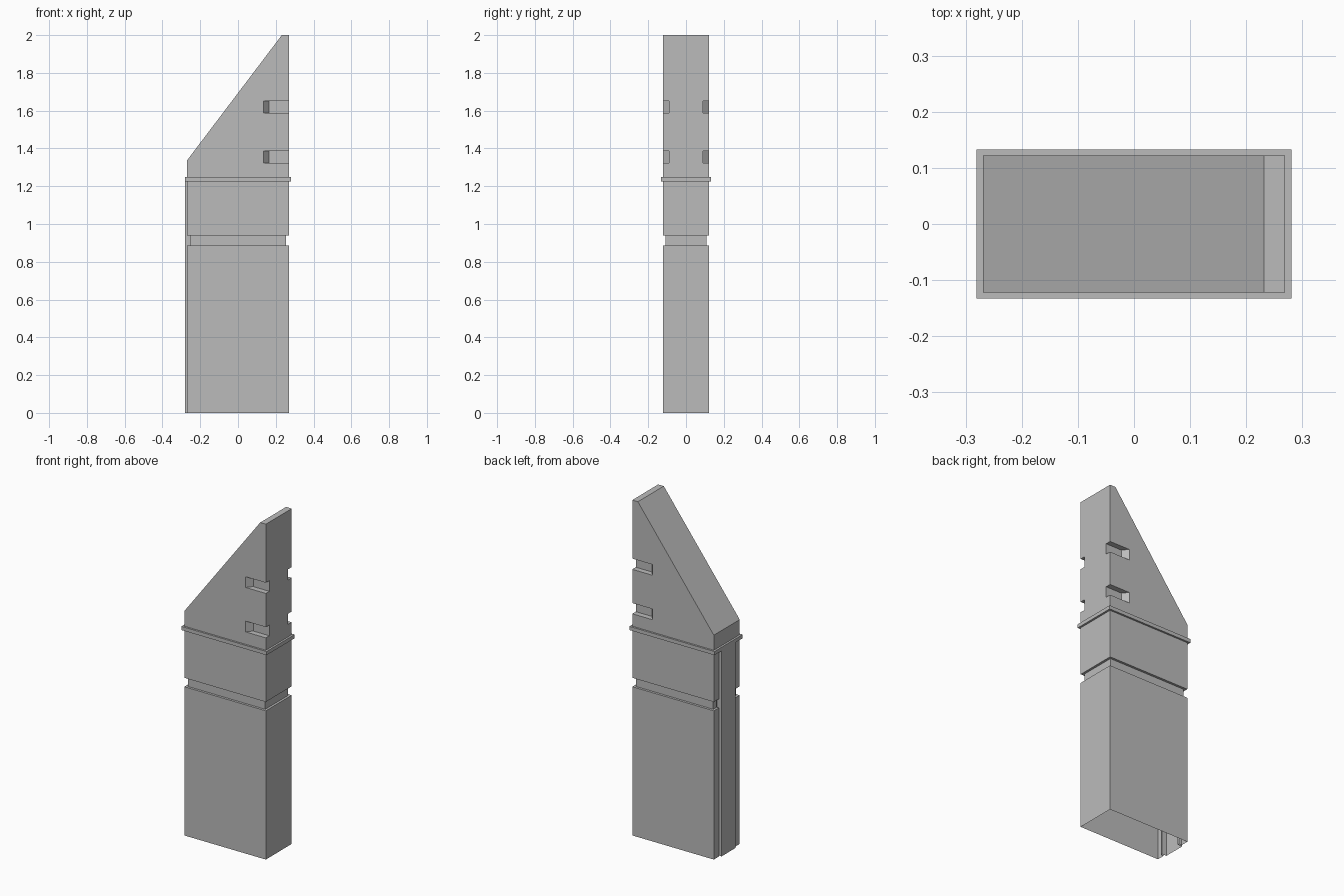
import bpy
import bmesh

cube = bpy.data.objects.get("Cube")
if cube:
    bpy.data.objects.remove(cube, do_unlink=True)

HX, HY = 0.269, 0.122            # half width and half depth of the casing
FLANGE_LOW, FLANGE_TOP = 1.226, 1.248

grey = bpy.data.materials.new("plain_grey")
grey.use_nodes = True
grey.diffuse_color = (0.5, 0.5, 0.5, 1)
grey.node_tree.nodes["Principled BSDF"].inputs["Base Color"].default_value = (0.5, 0.5, 0.5, 1)


def finish(name, bm):
    bmesh.ops.recalc_face_normals(bm, faces=bm.faces)
    mesh = bpy.data.meshes.new(name)
    bm.to_mesh(mesh)
    bm.free()
    mesh.materials.append(grey)
    obj = bpy.data.objects.new(name, mesh)
    bpy.context.collection.objects.link(obj)
    return obj


def prism(name, points, direction):
    """Closed solid from a 3D outline pushed along a direction."""
    bm = bmesh.new()
    face = bm.faces.new([bm.verts.new(p) for p in points])
    ext = bmesh.ops.extrude_face_region(bm, geom=[face], use_keep_orig=True)
    bmesh.ops.translate(bm, vec=direction,
                        verts=[v for v in ext["geom"] if isinstance(v, bmesh.types.BMVert)])
    return finish(name, bm)


def casing_outline(inset):
    """Cross-section with a recessed slot and raised rail on the narrow side."""
    x, y = HX - inset, HY - inset
    half = [(x, y), (-x, y), (-x, 0.075), (-0.25, 0.075), (-0.25, 0.065), (-0.28, 0.065)]
    return half + [(px, -py) for px, py in reversed(half)]


# Lower casing: thin shell, open below, with a groove around it
bm = bmesh.new()
levels = [(0, 0), (0.887, 0), (0.887, 0.014), (0.94, 0.014), (0.94, 0), (FLANGE_LOW, 0)]
rings = [[bm.verts.new((x, y, z)) for x, y in casing_outline(inset)] for z, inset in levels]
for low, high in zip(rings, rings[1:]):
    for i in range(len(low)):
        j = (i + 1) % len(low)
        quad = [low[i], low[j], high[j], high[i]]
        if len({tuple(v.co) for v in quad}) == 4:
            bm.faces.new(quad)
bmesh.ops.remove_doubles(bm, verts=bm.verts, dist=0.0001)
finish("lower_casing", bm)

# Flange
fx, fy = 0.281, 0.133
prism("flange", [(-fx, -fy, FLANGE_LOW), (fx, -fy, FLANGE_LOW),
                 (fx, fy, FLANGE_LOW), (-fx, fy, FLANGE_LOW)],
      (0, 0, FLANGE_TOP - FLANGE_LOW))

# Sloped upper head
side = [(-HX, FLANGE_TOP), (HX, FLANGE_TOP), (HX, 2), (0.232, 2), (-HX, 1.338)]
head = prism("sloped_head", [(x, -HY, z) for x, z in side], (0, 2 * HY, 0))

# Ramp-ended notches on both broad faces
for sign in (-1, 1):
    for z in (1.322, 1.587):
        wedge = [(0.107, HY + 0.033), (0.163, HY - 0.033), (0.4, HY - 0.033), (0.4, HY + 0.033)]
        cutter = prism("notch_cutter", [(x, sign * y, z) for x, y in wedge], (0, 0, 0.064))
        cutter.hide_render = True
        cut = head.modifiers.new("notch", 'BOOLEAN')
        cut.operation = 'DIFFERENCE'
        cut.solver = 'EXACT'
        cut.object = cutter
        bpy.context.view_layer.objects.active = head
        bpy.ops.object.modifier_apply(modifier=cut.name)
        bpy.data.objects.remove(cutter, do_unlink=True)
